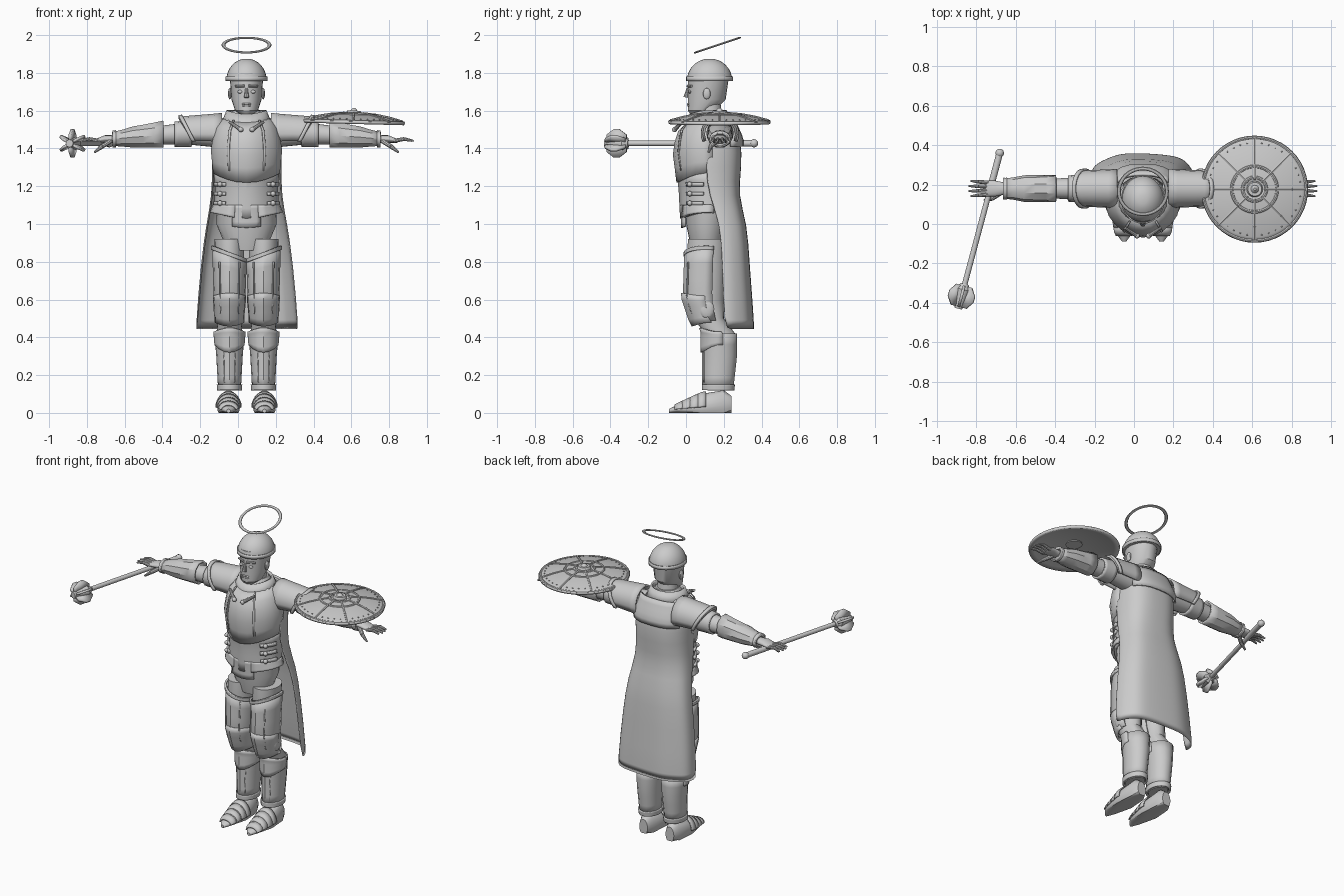
import bpy, bmesh
from math import sin, cos, pi, radians, copysign
from mathutils import Matrix, Vector

if "Cube" in bpy.data.objects:
    bpy.data.objects.remove(bpy.data.objects["Cube"])

centre_line = Vector((.045, 0, 0))
made = []
steel = bpy.data.materials.new("plain_grey")
steel.use_nodes = True
steel.diffuse_color = (.6, .6, .6, 1)
steel.node_tree.nodes["Principled BSDF"].inputs["Base Color"].default_value = steel.diffuse_color


def register(ob, name):
    ob.name = ob.data.name = name
    ob.data.materials.append(steel)
    made.append(ob)
    return ob


def finish(bm, name, mirror=False, thick=0, soft=False, location=centre_line, rotation=(0, 0, 0)):
    """Turn a bmesh into an object with its modifiers."""
    bmesh.ops.recalc_face_normals(bm, faces=bm.faces)
    mesh = bpy.data.meshes.new(name)
    bm.to_mesh(mesh)
    bm.free()
    ob = bpy.data.objects.new(name, mesh)
    bpy.context.collection.objects.link(ob)
    ob.location, ob.rotation_euler = location, rotation
    if thick:
        solid = ob.modifiers.new("thickness", "SOLIDIFY")
        solid.thickness, solid.offset = thick, 0
    if mirror:
        ob.modifiers.new("mirror", "MIRROR")
    if soft:
        ob.modifiers.new("soften", "SUBSURF").render_levels = 1
    register(ob, name)


def loft(name, rings, axis="Z", side=0, arc=(0, 360), n=24, power=1, warp=None, thick=0, **options):
    """Skin rings of (position, centre, radius across, radius along) stacked on an axis."""
    bm = bmesh.new()
    start, end = arc
    closed = end - start == 360
    rows = []
    for k, (position, centre, across, along) in enumerate(rings):
        row = []
        for i in range(n if closed else n + 1):
            a = radians(start + (end - start) * i / n)
            grow, shift = warp(a, k / (len(rings) - 1)) if warp else (1, 0)
            u = side + across * grow * copysign(abs(cos(a)) ** power, cos(a))
            v = centre + along * grow * copysign(abs(sin(a)) ** power, sin(a))
            t = position + shift
            if axis == "Y":
                v = max(v, 0)  # flat soles
            row.append(bm.verts.new({"X": (t, u, v), "Y": (u, t, v), "Z": (u, v, t)}[axis]))
        rows.append(row)
    for low, high in zip(rows, rows[1:]):
        for i in range(n):
            j = (i + 1) % len(low)
            bm.faces.new((low[i], low[j], high[j], high[i]))
    if closed and not thick:
        bm.faces.new(rows[0])
        bm.faces.new(rows[-1])
    finish(bm, name, thick=thick, **options)


def sample(rings, t):
    for a, b in zip(rings, rings[1:]):
        if t <= b[0] or b is rings[-1]:
            mix = (t - a[0]) / (b[0] - a[0])
            return [p + (q - p) * mix for p, q in zip(a, b)]


def plate(name, body, low, high, gap, steps=5, thick=.012, **options):
    """Armour that follows a stretch of a body profile at a small distance."""
    rings = []
    for k in range(steps + 1):
        t, centre, across, along = sample(body, low + (high - low) * k / steps)
        rings.append((t, centre, across + gap, along + gap))
    loft(name, rings, thick=thick, **options)


def seams(name, body, low, high, gap, angles, **options):
    for angle in angles:
        plate(name, body, low, high, gap, arc=(angle - 2, angle + 2), n=1, thick=.006, **options)


def rods(name, items, n=10, **options):
    bm = bmesh.new()
    for a, b, start_radius, end_radius in items:
        a, b = Vector(a), Vector(b)
        turn = (b - a).to_track_quat("Z", "Y").to_matrix().to_4x4()
        bmesh.ops.create_cone(bm, cap_ends=True, segments=n, radius1=start_radius, radius2=end_radius,
                              depth=(b - a).length, matrix=Matrix.Translation((a + b) / 2) @ turn)
    finish(bm, name, **options)


def balls(name, places, size, n=12, **options):
    bm = bmesh.new()
    for place in places:
        bmesh.ops.create_uvsphere(bm, u_segments=n, v_segments=n // 2 + 2, radius=1,
                                  matrix=Matrix.Translation(place) @ Matrix.Diagonal((*size, 1)))
    finish(bm, name, **options)


def hoop(name, location, rotation, radius, tube, flatten):
    bpy.ops.mesh.primitive_torus_add(location=location, rotation=rotation, major_radius=radius,
                                     minor_radius=tube, major_segments=48, minor_segments=8)
    ob = register(bpy.context.object, name)
    ob.scale.z = flatten


def front(a):
    return max(0, -sin(a))


def ridge(amount, dip=0, rise=0):
    """Sharp front ridge; the lower edge dips and the upper edge rises at the front."""
    return lambda a, k: (1 + amount * front(a) ** 10,
                         (rise * k * k - dip * (1 - k) ** 2) * front(a) ** 2)


# body profiles that the armour follows
torso = [(.86, .11, .1, .08), (1, .11, .16, .11), (1.2, .12, .15, .13),
         (1.4, .11, .17, .15), (1.5, .12, .15, .14), (1.6, .13, .07, .07)]
leg = [(.12, .17, .05, .07), (.3, .18, .06, .08), (.42, .18, .07, .08),
       (.5, .12, .06, .08), (.6, .1, .07, .1), (.92, .11, .08, .1)]
foot = [(-.09, .01, .01, .01), (-.05, .02, .04, .02), (.08, .03, .06, .07), (.2, .04, .05, .08), (.24, .04, .03, .05)]
arm = [(.1, 1.48, .07, .08), (.3, 1.48, .06, .06), (.45, 1.47, .05, .05), (.6, 1.46, .05, .04),
       (.7, 1.45, .03, .02), (.75, 1.45, .04, .02), (.8, 1.44, .04, .01)]
cape = [(.43, .2, .27, .16), (.8, .19, .24, .14), (1, .18, .21, .14), (1.15, .12, .18, .15),
        (1.3, .1, .18, .19), (1.45, .12, .18, .17), (1.56, .14, .14, .1)]
on_leg = dict(side=.09, mirror=True)
on_foot = dict(axis="Y", side=.095, mirror=True)
on_arm = dict(axis="X", side=.18, mirror=True)
loft("torso", torso)
loft("legs", leg, **on_leg)
loft("shoes", foot, **on_foot)
loft("arms", arm, **on_arm)

# head, face and helmet
loft("head", [(1.57, .06, .02, .03), (1.6, .08, .06, .07), (1.66, .11, .08, .1), (1.8, .12, .09, .11)])
rods("neck", [((0, .13, 1.5), (0, .12, 1.66), .07, .06)], n=24)
rods("nose", [((0, .01, 1.72), (0, 0, 1.67), .006, .014)])
rods("brows", [((.01, .01, 1.73), (.06, .03, 1.73), .008, .006)], mirror=True)
balls("eyes", [(.034, .02, 1.7)], (.015, .008, .009), mirror=True)
balls("lips", [(0, .014, 1.636), (0, .014, 1.626)], (.025, .008, .006))
balls("ears", [(.088, .11, 1.69)], (.01, .02, .03), mirror=True)
dome = [pi / 2 * k / 8 for k in range(8)]
loft("helmet", [(1.76 + .116 * sin(a), .125, .107 * cos(a), .12 * cos(a)) for a in dome], n=32)
loft("helmet_rim", [(z, .125, .108, .121) for z in (1.757, 1.78)], n=32, thick=.006)
hoop("halo", (.045, .166, 1.947), (radians(18.5), 0, 0), .122, .01, .5)

# torso armour
plate("abdomen_plate", torso, 1.06, 1.27, .01, n=16, warp=ridge(.1, dip=.03))
plate("breastplate", torso, 1.27, 1.57, .015, arc=(170, 370), n=12, warp=ridge(.06, dip=.05, rise=-.03))
seams("chest_seam", torso, 1.28, 1.55, .024, (240, 300))
loft("neck_guard", [(1.53, .12, .13, .12), (1.6, .12, .1, .09)], thick=.012, warp=ridge(.05, dip=.04, rise=-.02))
rods("collar_clasps", [((.09, -.02, 1.54), (.03, -.06, 1.5), .008, .012)], mirror=True)
balls("clasp_studs", [(.03, -.06, 1.5)], (.014, .014, .014), mirror=True)
for z in (1.1, 1.15, 1.2):
    plate("waist_strap", torso, z, z + .02, .02, arc=(310, 350), n=8, steps=1, mirror=True)
    balls("waist_buckle", [(.14, .02, z + .01)], (.014, .014, .014), mirror=True)
plate("hip_plates", torso, 1.02, 1.1, .018, arc=(290, 375), n=6, mirror=True,
      warp=lambda a, k: (1.06 - .06 * k, .04 * cos(a) * (1 - k)))
plate("centre_flap", torso, 1.02, 1.1, .014, arc=(245, 295), n=6, warp=ridge(.04, dip=.04))

# cape and back plate
loft("cape", cape, arc=(0, 180), power=.75, thick=.01, soft=True,
     warp=lambda a, k: (1 + .015 * (1 - k) * cos(7 * a), 0))
plate("back_plate", cape, 1.41, 1.56, .01, arc=(35, 145), n=8, power=.75)

# leg armour
slant = .035  # thigh plates are taller on the outside
plate("thigh_plates", leg, .49, .84, .008, arc=(160, 380), n=10, **on_leg,
      warp=lambda a, k: (1 + .03 * front(a) ** 10, slant * cos(a) * k * k))
plate("thigh_rims", leg, .83, .85, .014, arc=(160, 380), **on_leg, warp=lambda a, k: (1, slant * cos(a)))
seams("thigh_seam", leg, .5, .8, .016, (235, 305), **on_leg)
plate("knee_guards", leg, .48, .62, .012, arc=(180, 360), n=8, **on_leg, warp=ridge(.08, dip=.02, rise=.015))
balls("knee_wings", [(.162, .11, .55)], (.012, .04, .05), mirror=True)
plate("shin_plates", leg, .13, .42, .004, n=16, **on_leg, warp=ridge(.06))
plate("shin_flares", leg, .36, .43, .01, arc=(170, 370), n=10, **on_leg, warp=ridge(.08, dip=.04, rise=.02))
plate("ankle_cuffs", leg, .12, .15, .01, **on_leg)
seams("shin_seam", leg, .16, .36, .012, (245, 295), **on_leg)
for i in range(4):
    y = .04 * i - .06
    plate("toe_band", foot, y, y + .045, .006, arc=(0, 180), steps=2, thick=.008, **on_foot)


# arm armour
def swept(a, k):
    return 1 + .06 * k * k, -.05 * (1 - sin(a)) * k * k


plate("shoulder_plates", arm, .13, .36, .025, arc=(-25, 205), n=10, **on_arm, warp=swept)
plate("shoulder_rims", arm, .34, .36, .033, arc=(-25, 205), steps=1, **on_arm, warp=lambda a, k: swept(a, 1))
plate("upper_arm_bands", arm, .29, .38, .006, n=16, **on_arm)
plate("forearm_plates", arm, .44, .71, .012, n=10, **on_arm,
      warp=lambda a, k: (1 + .2 * max(0, sin(a)) * (1 - k) ** 2, 0))
plate("wrist_rims", arm, .69, .71, .018, n=16, **on_arm)

# thumb and four fingers
thumb = [(.72, .16, 1.44), (.765, .13, 1.41), (.805, .12, 1.38)]
digits = [(thumb[0], thumb[1], .014, .012), (thumb[1], thumb[2], .012, .006)]
for spread in (-1.5, -.5, .5, 1.5):
    base, knuckle, end = [(x, .18 + fan * spread, z) for x, fan, z in
                          ((.78, .02, 1.44), (.835, .023, 1.45), (.89 - .01 * abs(spread), .026, 1.44))]
    digits += [(base, knuckle, .011, .01), (knuckle, end, .01, .005)]
rods("fingers", digits, mirror=True)


# round shield lying over the left forearm
def bulge(r):
    return .045 - .6 * r * r


spot, tilt = Vector((.612, .177, 1.535)), (0, radians(1.5), 0)
resting = dict(location=spot, rotation=tilt)
radii = [.27 * k / 9 for k in range(9, 0, -1)]
loft("shield", [(bulge(r), 0, r, r) for r in radii], n=48, thick=.014, **resting)
turns = [Matrix.Rotation(i * pi / 4, 3, "Z") for i in range(8)]
spine = [Vector((r, 0, bulge(r) + .008)) for r in (.05, .12, .19, .26)]
rods("shield_spokes", [(m @ a, m @ b, .007, .007) for m in turns for a, b in zip(spine, spine[1:])], n=6, **resting)
rivet = Vector((.235, 0, bulge(.235) + .008))
balls("shield_rivets", [Matrix.Rotation(i * pi / 20, 3, "Z") @ rivet for i in range(40)],
      (.004, .004, .004), n=6, **resting)
for r in (.262, .115, .06):
    hoop("shield_hoop", spot + Vector((0, 0, bulge(r) + .005)), tilt, r, .009, .8)
rods("shield_boss", [((0, 0, .03), (0, 0, .065), .05, .035), ((0, 0, .065), (0, 0, .08), .02, .006)], n=24, **resting)

# mace in the right hand, built upright and then aimed forward
grip, tip = Vector((-.682, .36, 1.427)), Vector((-.893, -.43, 1.427))
aimed = dict(location=grip, rotation=(tip - grip).to_track_quat("Z", "Y").to_euler())
top = (tip - grip).length
rods("mace_shaft", [((0, 0, 0), (0, 0, top - .06), .014, .014), ((0, 0, 0), (0, 0, .2), .017, .017)], n=16, **aimed)
balls("mace_pommel", [(0, 0, 0)], (.022, .022, .022), **aimed)
rods("mace_core", [((0, 0, top - .13), (0, 0, top - .1), .02, .036),
                   ((0, 0, top - .1), (0, 0, top), .036, .02)], n=16, **aimed)
bm = bmesh.new()
for i in range(6):
    turn = Matrix.Rotation((i + .5) * pi / 3, 3, "Z")
    outline = [(.01, .12), (.045, .12), (.075, .08), (.075, .05), (.045, .01), (.01, .01)]
    bm.faces.new([bm.verts.new(turn @ Vector((r, 0, top - drop))) for r, drop in outline])
finish(bm, "mace_flanges", thick=.014, **aimed)

# smooth shading that keeps the plate edges sharp
bpy.ops.object.select_all(action="DESELECT")
for ob in made:
    ob.select_set(True)
bpy.context.view_layer.objects.active = made[0]
bpy.ops.object.shade_smooth_by_angle(angle=radians(32))
